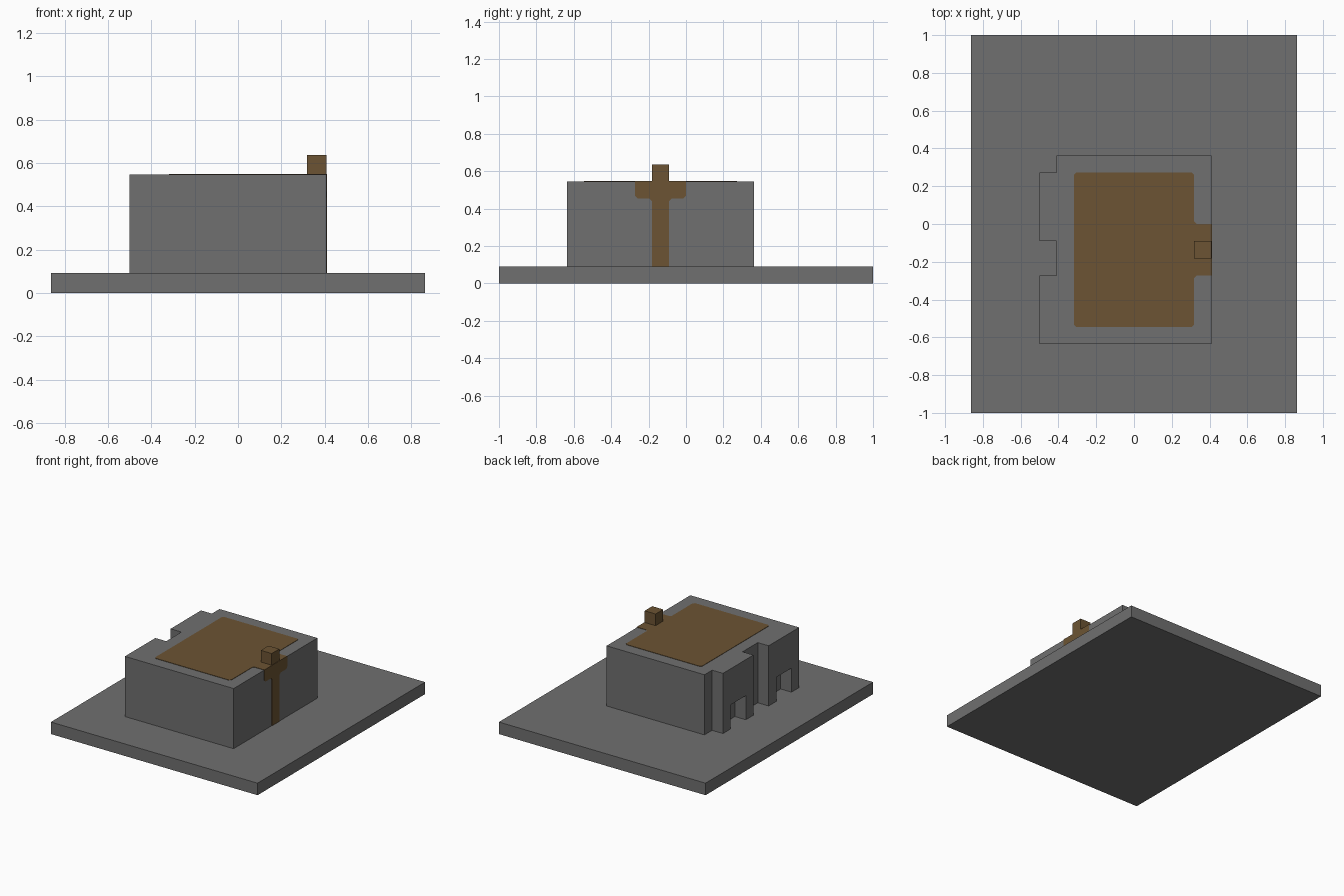
import bpy
import bmesh
from mathutils import Vector

U = 2 / 22        # one building block
THIN = 0.03       # painted plate thickness, in blocks
CUT = 0.15        # corner cut of the painted areas, in blocks

cube = bpy.data.objects.get("Cube")
if cube:
    bpy.data.objects.remove(cube, do_unlink=True)


def material(name, rgb):
    mat = bpy.data.materials.new(name)
    mat.use_nodes = True
    mat.diffuse_color = (*rgb, 1)
    mat.node_tree.nodes["Principled BSDF"].inputs["Base Color"].default_value = (*rgb, 1)
    return mat


stone = material("stone grey", (0.16, 0.16, 0.16))
brown = material("earth brown", (0.15, 0.088, 0.033))


def cut_corners(points, sharp):
    """Cut every corner of an outline except the sharp ones."""
    pts = [Vector(p) for p in points]
    out = []
    for i, p in enumerate(pts):
        if i in sharp:
            out.append(p)
        else:
            for q in (pts[i - 1], pts[(i + 1) % len(pts)]):
                out.append(p + (q - p).normalized() * CUT)
    return out


def prism(name, outline, low, high, mat, axis="z"):
    """Extrude an outline, in xy along z or in yz along x."""
    def place(p, h):
        return Vector((p[0], p[1], h) if axis == "z" else (h, p[0], p[1])) * U

    bm = bmesh.new()
    face = bm.faces.new([bm.verts.new(place(p, low)) for p in outline])
    ext = bmesh.ops.extrude_face_region(bm, geom=[face])
    top = [v for v in ext["geom"] if isinstance(v, bmesh.types.BMVert)]
    offset = place((0, 0), high - low)
    bmesh.ops.translate(bm, verts=top, vec=offset)
    bmesh.ops.recalc_face_normals(bm, faces=bm.faces)
    mesh = bpy.data.meshes.new(name)
    bm.to_mesh(mesh)
    bm.free()
    mesh.materials.append(mat)
    obj = bpy.data.objects.new(name, mesh)
    bpy.context.collection.objects.link(obj)
    return obj


def rect(x0, x1, y0, y1):
    return [(x0, y0), (x1, y0), (x1, y1), (x0, y1)]


# Ground slab
prism("ground_slab", rect(-9.5, 9.5, -11, 11), 0, 1, stone)

# Building body with two projecting porches
porches = [(-7, -3), (-1, 3)]
outline = [(4.5, 4), (4.5, -7)]
for y0, y1 in porches:
    outline += [(-5.5, y0), (-5.5, y1), (-4.5, y1)]
    outline.append((-4.5, -1) if y0 < -1 else (-4.5, 4))
body = prism("building_body", outline, 1, 6, stone)

# Doorway recesses in the porches
for y0, y1 in porches:
    cutter = prism("doorway_cutter", rect(-6.5, -4.5, y0 + 1, y1 - 1), 0.5, 3, stone)
    cutter.hide_render = True
    mod = body.modifiers.new("doorway", "BOOLEAN")
    mod.operation = "DIFFERENCE"
    mod.solver = "EXACT"
    mod.object = cutter
    bpy.context.view_layer.objects.active = body
    bpy.ops.object.modifier_apply(modifier=mod.name)
    bpy.data.objects.remove(cutter, do_unlink=True)

# Painted roof area, reaching the wall edge beside the chimney
edge = 4.5 + THIN
roof = [(-3.5, -6), (3.5, -6), (3.5, -3), (edge, -3),
        (edge, 0), (3.5, 0), (3.5, 3), (-3.5, 3)]
prism("roof_paint", cut_corners(roof, {3, 4}), 6, 6 + THIN, brown)

# Painted strip running down the wall under the chimney
strip = [(-3, 6), (-3, 5), (-2, 5), (-2, 1), (-1, 1), (-1, 5), (0, 5), (0, 6)]
prism("wall_paint", cut_corners(strip, {0, 3, 4, 7}), 4.5, edge, brown, "x")

# Chimney
prism("chimney", rect(3.5, 4.5, -2, -1), 6, 7, brown)
